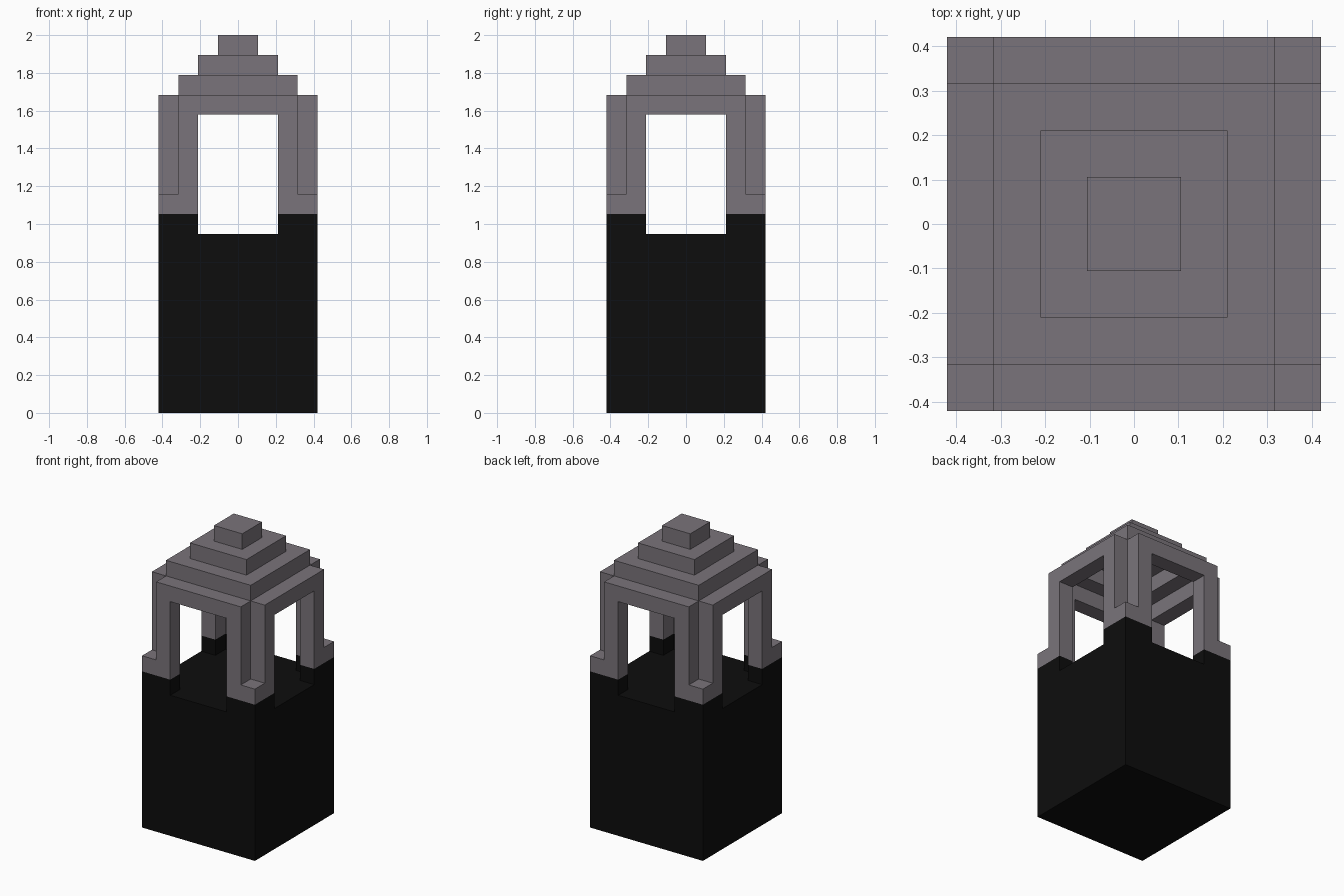
import bpy
import bmesh
from mathutils import Vector

if "Cube" in bpy.data.objects:
    bpy.data.objects.remove(bpy.data.objects["Cube"], do_unlink=True)

U = 2 / 19  # block size: the tower is 19 blocks tall and 8 wide


def material(name, colour):
    mat = bpy.data.materials.new(name)
    mat.use_nodes = True
    mat.diffuse_color = (*colour, 1)
    shader = next(n for n in mat.node_tree.nodes if n.type == "BSDF_PRINCIPLED")
    shader.inputs["Base Color"].default_value = (*colour, 1)
    shader.inputs["Roughness"].default_value = 0.9
    return mat


def add_object(name, bm, mat, mirror=""):
    bmesh.ops.recalc_face_normals(bm, faces=bm.faces)
    mesh = bpy.data.meshes.new(name)
    bm.to_mesh(mesh)
    bm.free()
    mesh.materials.append(mat)
    obj = bpy.data.objects.new(name, mesh)
    bpy.context.collection.objects.link(obj)
    if mirror:
        mod = obj.modifiers.new("Mirror", "MIRROR")
        mod.use_axis = ["x" in mirror, "y" in mirror, False]
        mod.use_mirror_merge = False
    return obj


def prism(name, points, push, mat, mirror=""):
    """Extrude a flat outline, given in blocks, along the push vector."""
    bm = bmesh.new()
    face = bm.faces.new([bm.verts.new(Vector(p) * U) for p in points])
    moved = bmesh.ops.extrude_face_region(bm, geom=[face], use_keep_orig=True)["geom"]
    verts = [v for v in moved if isinstance(v, bmesh.types.BMVert)]
    bmesh.ops.translate(bm, verts=verts, vec=Vector(push) * U)
    return add_object(name, bm, mat, mirror)


def square(half, z):
    return [(-half, -half, z), (half, -half, z), (half, half, z), (-half, half, z)]


def frame(name, outer, inner, z, mat):
    """Square ring one block tall."""
    bm = bmesh.new()
    levels = [(outer, z), (outer, z + 1), (inner, z + 1), (inner, z)]
    loops = [[bm.verts.new(Vector(p) * U) for p in square(h, k)] for h, k in levels]
    for i, a in enumerate(loops):
        b = loops[(i + 1) % 4]
        for j in range(4):
            k = (j + 1) % 4
            bm.faces.new((a[j], a[k], b[k], b[j]))
    return add_object(name, bm, mat)


stone = material("grey stone", (0.195, 0.175, 0.197))
black = material("black", (0.004, 0.004, 0.004))

# Solid base with raised L-shaped corners
prism("base", square(4, 0), (0, 0, 9), black)
lip = [(-4, -4), (-2, -4), (-2, -3), (-3, -3), (-3, -2), (-4, -2)]
prism("corner_lips", [(x, y, 9) for x, y in lip], (0, 0, 1), black, "xy")

# Front and back arches, including the corner feet
left = [(-2, 15), (-2, 10), (-4, 10), (-4, 11), (-3, 11), (-3, 16)]
outline = left + [(-x, z) for x, z in reversed(left)]
prism("front_back_arches", [(x, -4, z) for x, z in outline], (0, 1, 0), stone, "y")

# Side arches fit between the corner feet
left = [(-2, 15), (-2, 10), (-3, 10), (-3, 16)]
outline = left + [(-y, z) for y, z in reversed(left)]
prism("side_arches", [(-4, y, z) for y, z in outline], (1, 0, 0), stone, "x")

# Stepped hollow roof and its cap
frame("lower_roof_tier", 3, 2, 16, stone)
frame("upper_roof_tier", 2, 1, 17, stone)
prism("roof_cap", square(1, 18), (0, 0, 1), stone)
